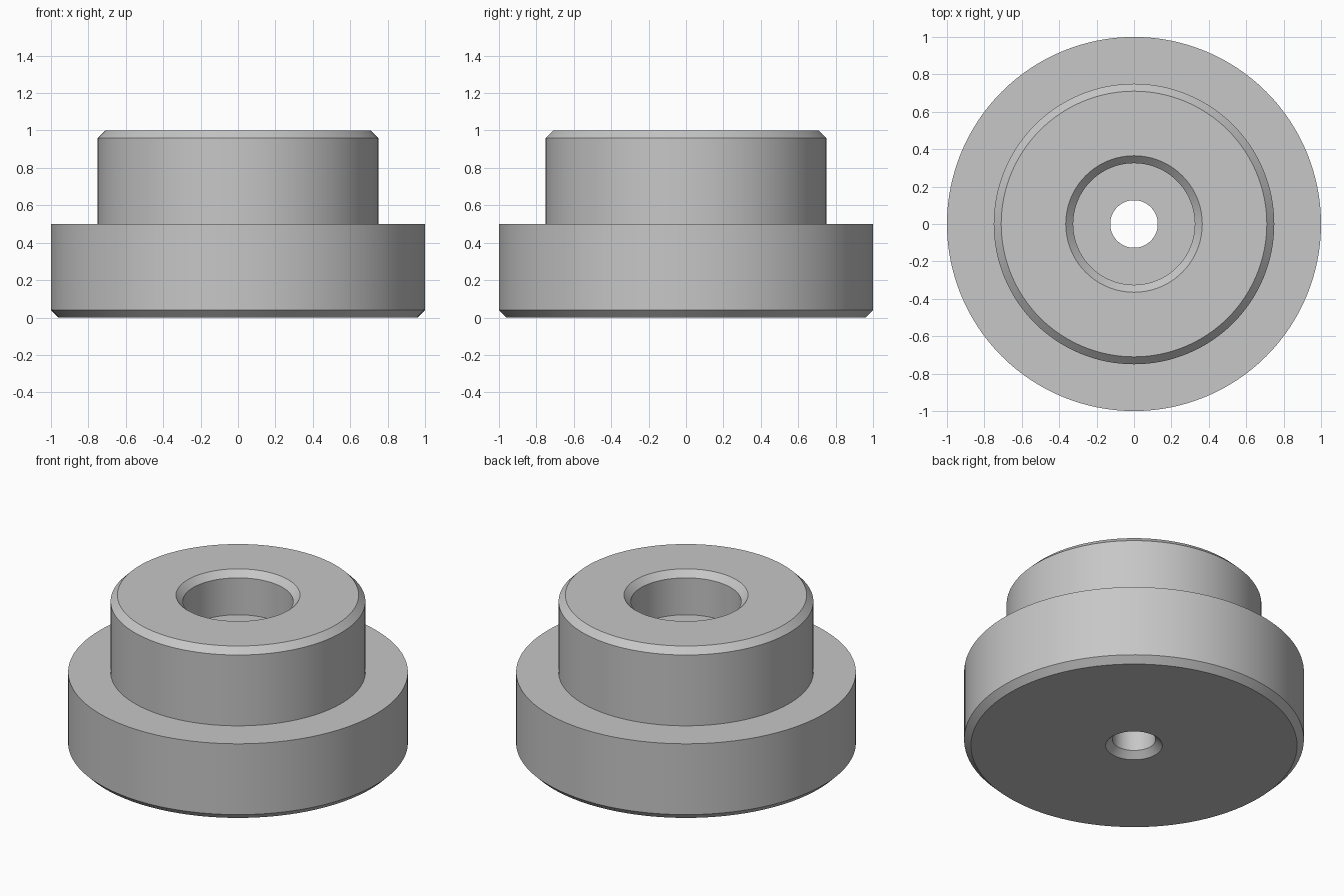
import bpy
import bmesh
import math

SEGMENTS = 128
CHAMFER = 0.04

cube = bpy.data.objects.get("Cube")
if cube:
    bpy.data.objects.remove(cube, do_unlink=True)

# Single grey material
grey = bpy.data.materials.new("plain grey")
grey.use_nodes = True
colour = (0.57, 0.57, 0.57, 1)
grey.diffuse_color = colour
grey.node_tree.nodes["Principled BSDF"].inputs["Base Color"].default_value = colour


def lathe(name, profile, material):
    """Revolve a closed (radius, height) profile around the z axis."""
    bm = bmesh.new()
    verts = [bm.verts.new((r, 0, z)) for r, z in profile]
    edges = [bm.edges.new((v, verts[i - 1])) for i, v in enumerate(verts)]
    bmesh.ops.spin(bm, geom=verts + edges, axis=(0, 0, 1), cent=(0, 0, 0),
                   angle=math.tau, steps=SEGMENTS, use_merge=True)
    bmesh.ops.remove_doubles(bm, verts=bm.verts, dist=0.0001)
    bmesh.ops.recalc_face_normals(bm, faces=bm.faces)
    mesh = bpy.data.meshes.new(name)
    bm.to_mesh(mesh)
    bm.free()
    mesh.materials.append(material)
    obj = bpy.data.objects.new(name, mesh)
    bpy.context.collection.objects.link(obj)
    bpy.ops.object.select_all(action='DESELECT')
    obj.select_set(True)
    bpy.context.view_layer.objects.active = obj
    bpy.ops.object.shade_smooth_by_angle(angle=math.radians(30))
    return obj


# Main dimensions
flange_r, flange_top = 1.0, 0.5
boss_r, boss_top = 0.75, 1.0
bore_r, bore_floor = 0.325, 0.72
hole_r = 0.127

# Flanged bushing: wide flange, chamfered boss, counterbore and through hole
lathe("flanged_bushing", [
    (hole_r + CHAMFER, 0),
    (flange_r - CHAMFER, 0),
    (flange_r, CHAMFER),
    (flange_r, flange_top),
    (boss_r, flange_top),
    (boss_r, boss_top - CHAMFER),
    (boss_r - CHAMFER, boss_top),
    (bore_r + CHAMFER, boss_top),
    (bore_r, boss_top - CHAMFER),
    (bore_r, bore_floor),
    (hole_r, bore_floor),
    (hole_r, CHAMFER),
], grey)
